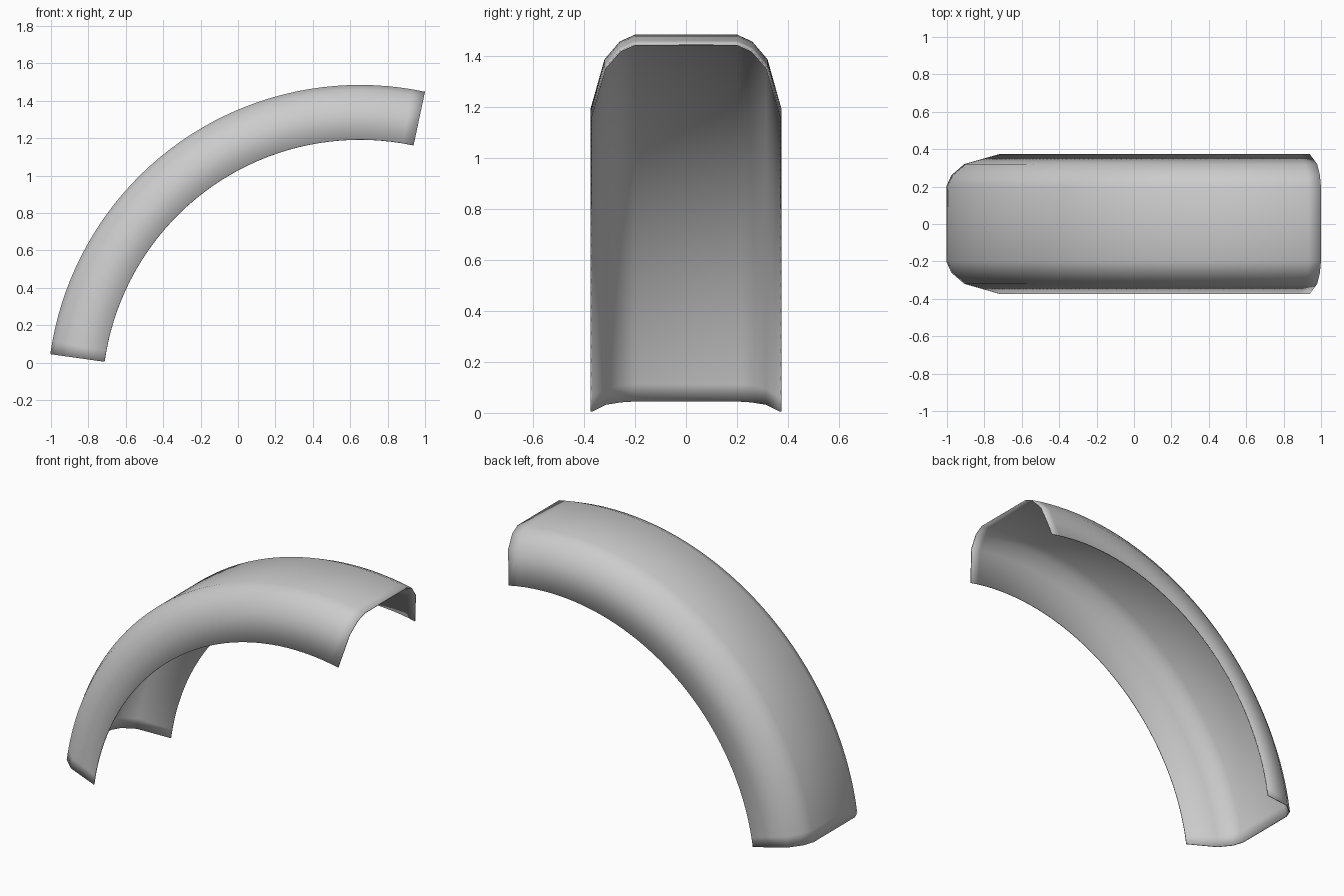
import bpy, bmesh, math

if "Cube" in bpy.data.objects:
    bpy.data.objects.remove(bpy.data.objects["Cube"])

# Arc of the fender in the xz plane
CX, CZ = 0.652, -0.187
START, END, STEPS = math.radians(172), math.radians(78), 40

# Half cross-section: (y, radius), mirrored to give the full profile
half = [(0.375, 1.38), (0.32, 1.575), (0.26, 1.645), (0.2, 1.672)]
profile = [(-y, r) for y, r in half] + half[::-1]

# Sweep the profile along the arc
bm = bmesh.new()
rows = []
for i in range(STEPS + 1):
    a = START + (END - START) * i / STEPS
    rows.append([bm.verts.new((CX + r * math.cos(a), y, CZ + r * math.sin(a)))
                 for y, r in profile])
for a, b in zip(rows, rows[1:]):
    for j in range(len(profile) - 1):
        bm.faces.new((a[j], b[j], b[j + 1], a[j + 1]))

# Outer skin faces away from the arc centre
bm.normal_update()
mid = rows[STEPS // 2][3].co
top = min(bm.faces, key=lambda f: (f.calc_center_median() - mid).length)
c = top.calc_center_median()
if top.normal.x * (c.x - CX) + top.normal.z * (c.z - CZ) < 0:
    bmesh.ops.reverse_faces(bm, faces=bm.faces[:])

mesh = bpy.data.meshes.new("fender")
bm.to_mesh(mesh)
bm.free()
fender = bpy.data.objects.new("fender", mesh)
bpy.context.collection.objects.link(fender)

# Thin sheet, thickened inward
sheet = fender.modifiers.new("sheet_thickness", 'SOLIDIFY')
sheet.thickness = 0.006
sheet.offset = -1

# Plain grey finish
grey = bpy.data.materials.new("light grey")
grey.diffuse_color = (0.6, 0.6, 0.6, 1)
grey.use_nodes = True
grey.node_tree.nodes["Principled BSDF"].inputs["Base Color"].default_value = grey.diffuse_color
mesh.materials.append(grey)

# Smooth body with crisp rims
bpy.context.view_layer.objects.active = fender
fender.select_set(True)
bpy.ops.object.shade_smooth_by_angle(angle=math.radians(40))
